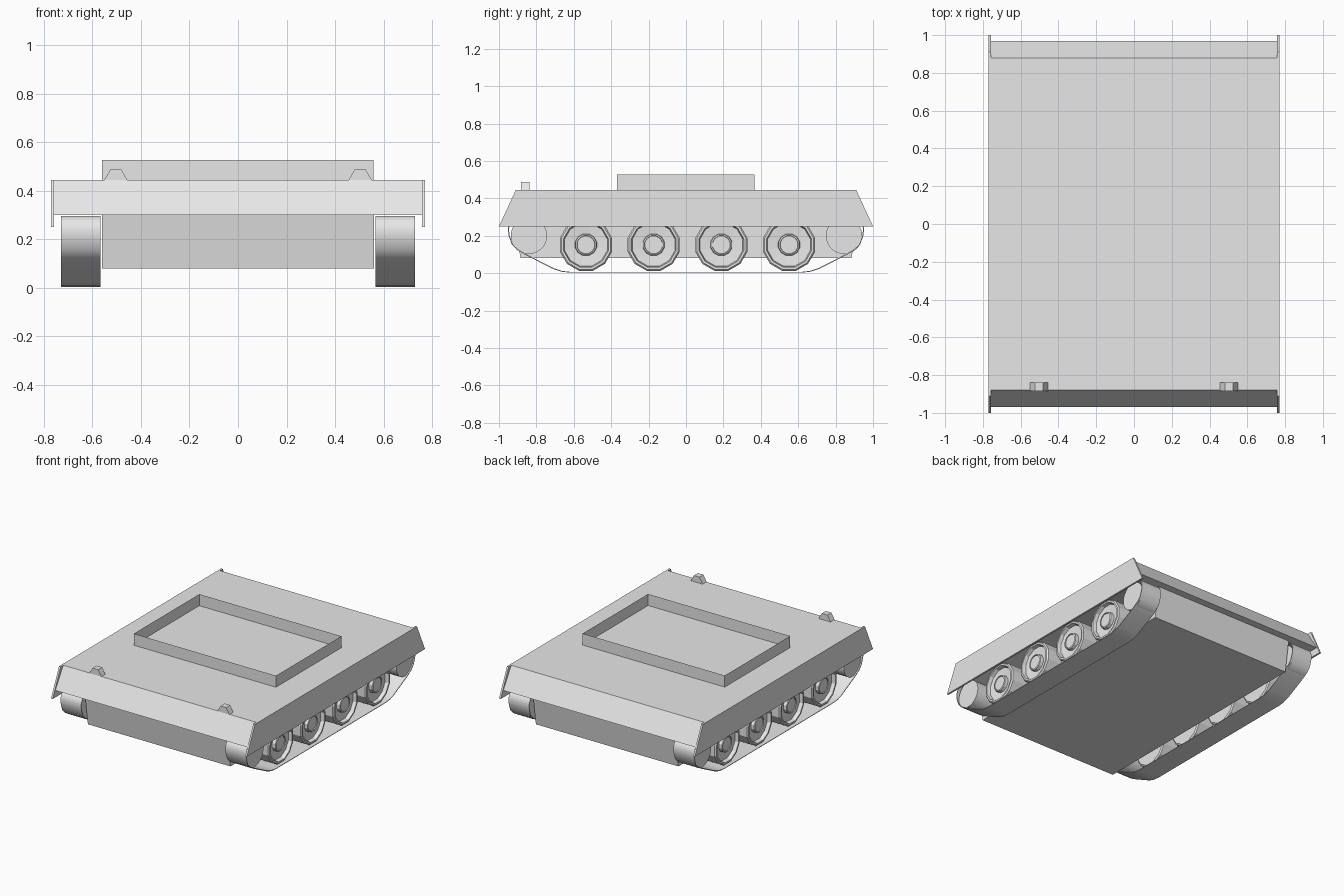
import bpy
import bmesh
from math import cos, sin, pi

old = bpy.data.objects.get("Cube")
if old:
    bpy.data.objects.remove(old, do_unlink=True)

grey = bpy.data.materials.new("plain grey")
grey.use_nodes = True
grey.diffuse_color = (0.8, 0.8, 0.8, 1)
grey.node_tree.nodes["Principled BSDF"].inputs["Base Color"].default_value = (0.8, 0.8, 0.8, 1)


def finish(name, bm, smooth=False, closed=True):
    if closed:
        bmesh.ops.recalc_face_normals(bm, faces=bm.faces)
    mesh = bpy.data.meshes.new(name)
    bm.to_mesh(mesh)
    bm.free()
    mesh.materials.append(grey)
    obj = bpy.data.objects.new(name, mesh)
    bpy.context.collection.objects.link(obj)
    if smooth:
        bpy.ops.object.select_all(action="DESELECT")
        obj.select_set(True)
        bpy.context.view_layer.objects.active = obj
        bpy.ops.object.shade_smooth_by_angle(angle=0.7)
    return obj


def loft(name, rings, smooth=False, loop=False):
    """Join rings of points; cap the ends, or close the chain of rings."""
    bm = bmesh.new()
    vs = [[bm.verts.new(p) for p in ring] for ring in rings]
    n = len(vs[0])
    pairs = list(zip(vs, vs[1:])) + ([(vs[-1], vs[0])] if loop else [])
    for a, b in pairs:
        for i in range(n):
            j = (i + 1) % n
            bm.faces.new((a[i], a[j], b[j], b[i]))
    if not loop:
        bm.faces.new(vs[0])
        bm.faces.new(vs[-1])
    return finish(name, bm, smooth)


def prism_x(name, profile, x0, x1):
    return loft(name, [[(x, y, z) for y, z in profile] for x in (x0, x1)])


def wheel(name, y, z, profile, sides, smooth):
    """Turn an (x, radius) profile around an axle along x."""
    angles = [2 * pi * (i + 0.5) / sides for i in range(sides)]
    return loft(name, [[(x, y + r * cos(a), z + r * sin(a)) for a in angles]
                       for x, r in profile], smooth)


# Hull: narrow lower tub and wide upper body with sloped ends
prism_x("lower_hull", [(-0.885, 0.08), (0.885, 0.08), (0.92, 0.31), (-0.92, 0.31)], -0.56, 0.56)
prism_x("upper_hull", [(-0.97, 0.30), (0.97, 0.30), (0.88, 0.445), (-0.88, 0.445)], -0.758, 0.758)

# Open collar on the deck, made of thin upright sheets
bm = bmesh.new()
corners = [(-0.56, -0.37), (0.557, -0.37), (0.557, 0.365), (-0.56, 0.365)]
low = [bm.verts.new((x, y, 0.445)) for x, y in corners]
high = [bm.verts.new((x, y, 0.527)) for x, y in corners]
for i in range(4):
    j = (i + 1) % 4
    bm.faces.new((low[i], low[j], high[j], high[i]))
finish("deck_collar", bm, closed=False)

# Track outline: the front half is mirrored to the rear
half = [(-0.62, 0.003), (-0.665, 0.008), (-0.71, 0.022), (-0.86, 0.098), (-0.905, 0.125),
        (-0.932, 0.155), (-0.948, 0.20), (-0.953, 0.24), (-0.94, 0.275), (-0.91, 0.296)]
outline = half + [(-y, z) for y, z in reversed(half)]
inset = [(y * 0.994, z + (0.004 if z < 0.15 else -0.002)) for y, z in outline]

tyre = [(0.585, 0.134), (0.592, 0.144), (0.708, 0.144), (0.716, 0.136), (0.716, 0.124),
        (0.69, 0.118), (0.684, 0.06), (0.708, 0.058), (0.712, 0.05), (0.706, 0.048)]

for side, s in (("left", 1), ("right", -1)):
    # Side skirt
    prism_x(side + "_skirt", [(-1, 0.25), (1, 0.25), (0.91, 0.445), (-0.91, 0.445)],
            s * 0.757, s * 0.77)

    # Track belt
    loft(side + "_track", [[(s * x, y, z) for y, z in ring] for x, ring in
                           ((0.567, outline), (0.729, outline), (0.729, inset), (0.567, inset))],
         smooth=True, loop=True)

    # Road wheels with raised hubs, and plain end wheels
    for k in range(4):
        wheel(f"{side}_road_wheel_{k + 1}", -0.535 + 0.362 * k, 0.152,
              [(s * x, r) for x, r in tyre], 12, False)
    for end, y in (("front", -0.84), ("rear", 0.845)):
        wheel(f"{side}_{end}_wheel", y, 0.2, [(s * 0.58, 0.097), (s * 0.72, 0.097)], 32, True)

    # Headlamp block on the front edge
    lamp = [(-0.047, 0.445), (0.047, 0.445), (0.022, 0.488), (-0.022, 0.488)]
    loft(side + "_headlamp", [[(s * 0.503 + x, y, z) for x, z in lamp] for y in (-0.883, -0.838)])
